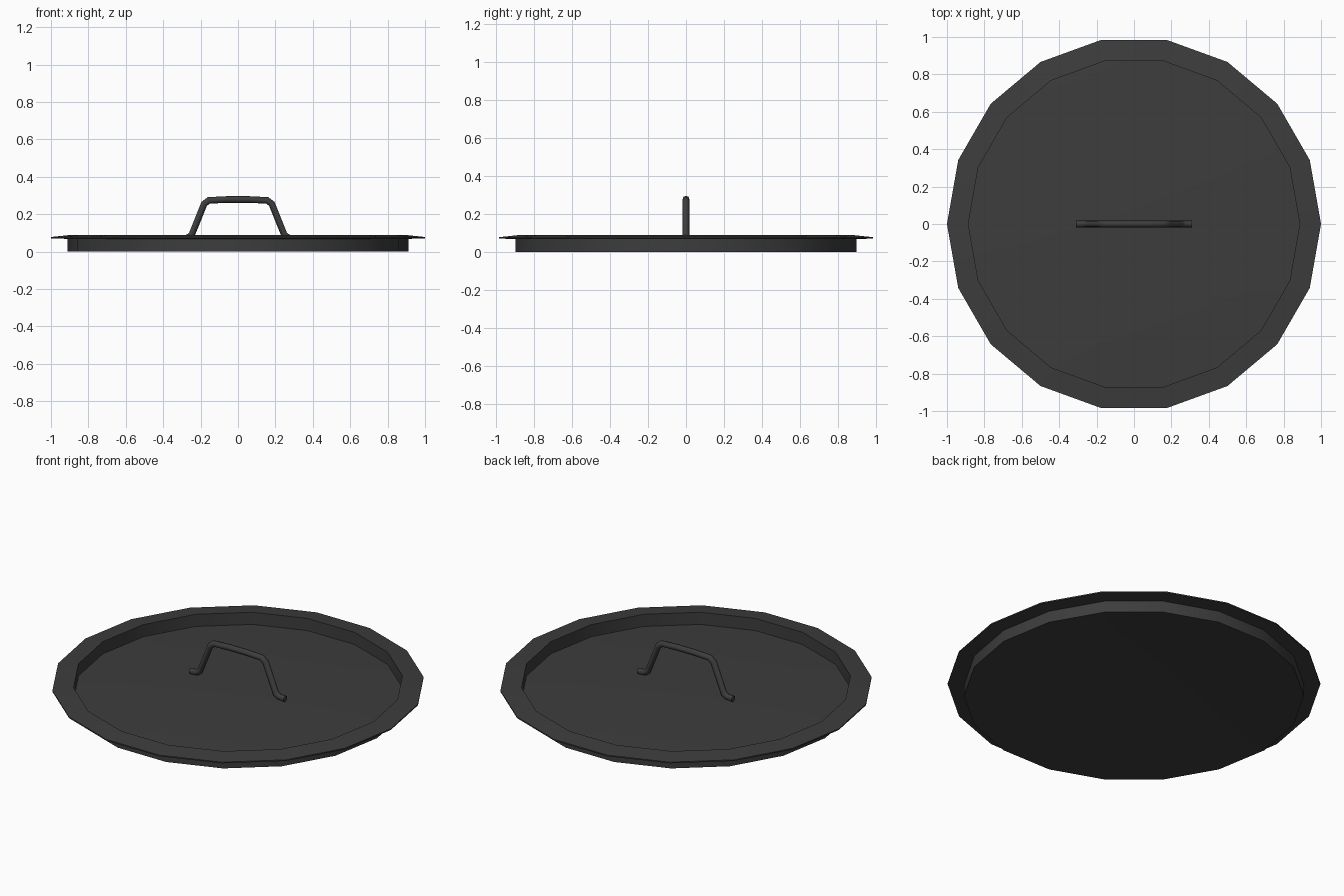
import bpy
import bmesh
from math import cos, sin, pi, radians

cube = bpy.data.objects.get("Cube")
if cube:
    bpy.data.objects.remove(cube, do_unlink=True)

SIDES = 18
DOME = 0.025  # rise of the gently domed plate

# One dark metal for the whole lid
GREY = (0.046, 0.046, 0.046, 1)
metal = bpy.data.materials.new("dark grey metal")
metal.use_nodes = True
metal.diffuse_color = GREY
metal.node_tree.nodes["Principled BSDF"].inputs["Base Color"].default_value = GREY


def smooth(obj, angle):
    bpy.ops.object.select_all(action="DESELECT")
    obj.select_set(True)
    bpy.context.view_layer.objects.active = obj
    bpy.ops.object.shade_smooth_by_angle(angle=radians(angle))


def dome(radius, z):
    """Profile of a shallow dome, from its middle out to its edge."""
    return [(radius * t, z + DOME * (1 - t * t)) for t in (0.15, 0.4, 0.6, 0.8, 1)]


def lathe(name, profile):
    """Turn an open (radius, z) profile into a solid; both ends are capped."""
    bm = bmesh.new()
    rings = [[bm.verts.new((r * cos(2 * pi * i / SIDES), r * sin(2 * pi * i / SIDES), z))
              for i in range(SIDES)] for r, z in profile]
    for a, b in zip(rings, rings[1:]):
        for i in range(SIDES):
            j = (i + 1) % SIDES
            bm.faces.new((a[i], a[j], b[j], b[i]))
    bm.faces.new(rings[0])
    bm.faces.new(rings[-1])
    bmesh.ops.recalc_face_normals(bm, faces=bm.faces)
    mesh = bpy.data.meshes.new(name)
    bm.to_mesh(mesh)
    bm.free()
    obj = bpy.data.objects.new(name, mesh)
    bpy.context.collection.objects.link(obj)
    mesh.materials.append(metal)
    smooth(obj, 30)


# Lid pan: underside, outer wall, thin sloping rim, inner wall, sunken floor
rim = [(0.912, 0.068), (1.0, 0.071), (1.0, 0.078), (0.886, 0.09)]
lathe("lid_pan", dome(0.912, 0.0) + rim + dome(0.886, 0.018)[::-1])

# Handle: a bent round bar with feet turned outward
half = [(0.31, 0.071), (0.27, 0.073), (0.248, 0.088),
        (0.181, 0.255), (0.156, 0.274), (0.06, 0.278)]
path = [(-x, z) for x, z in half] + half[::-1]
curve = bpy.data.curves.new("handle", "CURVE")
curve.dimensions = "3D"
curve.bevel_depth = 0.018
curve.bevel_resolution = 2
curve.use_fill_caps = True
spline = curve.splines.new("POLY")
spline.points.add(len(path) - 1)
for point, (x, z) in zip(spline.points, path):
    point.co = (x, 0, z, 1)
handle = bpy.data.objects.new("handle", curve)
bpy.context.collection.objects.link(handle)
curve.materials.append(metal)
bpy.ops.object.select_all(action="DESELECT")
handle.select_set(True)
bpy.context.view_layer.objects.active = handle
bpy.ops.object.convert(target="MESH")
smooth(bpy.context.object, 65)
